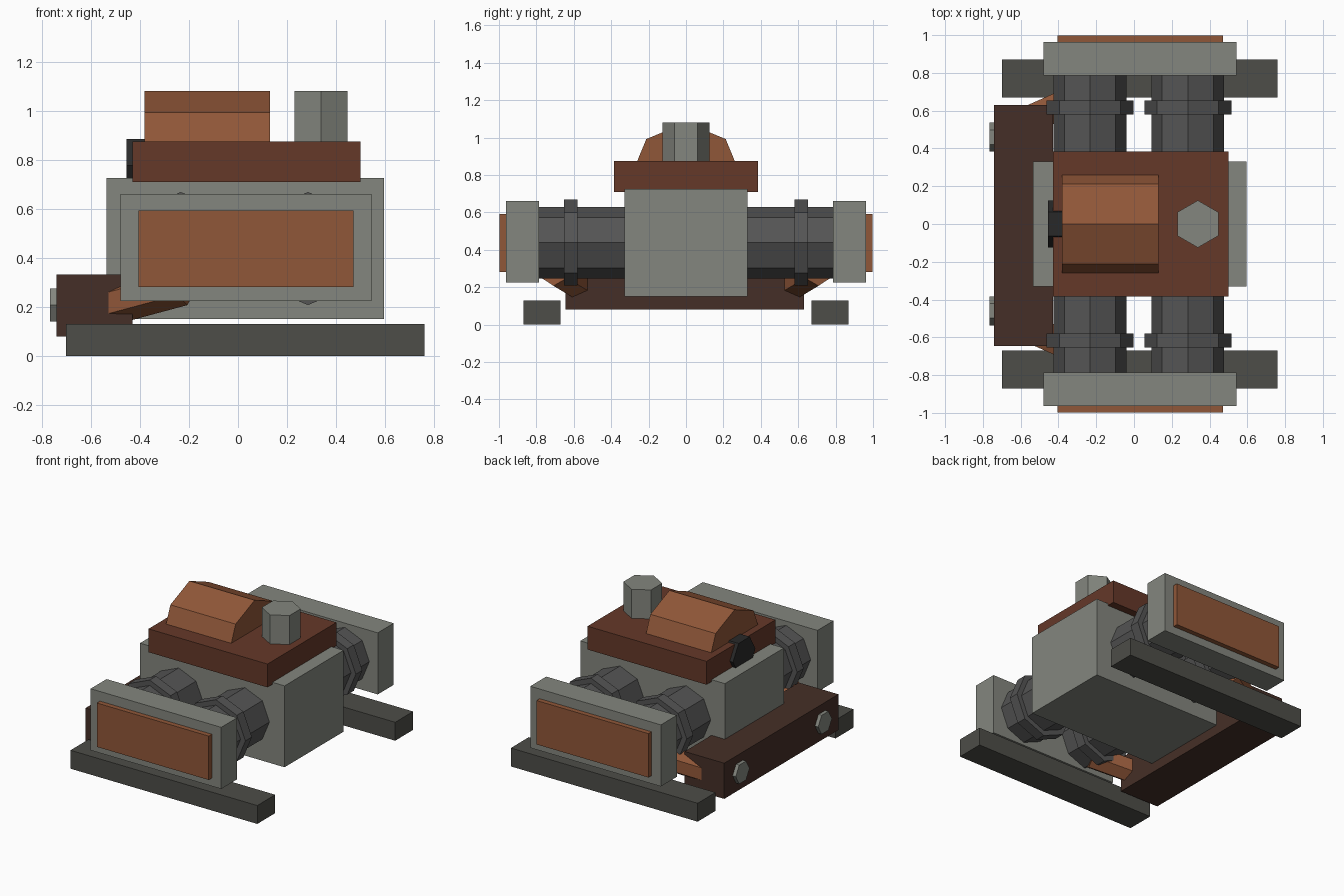
import bpy, bmesh, math
from mathutils import Vector

if "Cube" in bpy.data.objects:
    bpy.data.objects.remove(bpy.data.objects["Cube"])


def material(name, r, g, b):
    m = bpy.data.materials.new(name)
    m.diffuse_color = (r, g, b, 1)
    m.use_nodes = True
    m.node_tree.nodes["Principled BSDF"].inputs["Base Color"].default_value = m.diffuse_color
    return m


GREY = material("steel_grey", 0.23, 0.24, 0.21)
IRON = material("dark_iron", 0.09, 0.09, 0.09)
SKID = material("skid_grey", 0.075, 0.075, 0.065)
BLACK = material("black", 0.022, 0.022, 0.022)
RUST = material("rust_orange", 0.28, 0.095, 0.04)
BROWN = material("red_brown", 0.13, 0.04, 0.022)
UMBER = material("dark_umber", 0.06, 0.028, 0.02)


def finish(name, bm, mat):
    bmesh.ops.recalc_face_normals(bm, faces=bm.faces)
    me = bpy.data.meshes.new(name)
    bm.to_mesh(me)
    bm.free()
    me.materials.append(mat)
    ob = bpy.data.objects.new(name, me)
    bpy.context.collection.objects.link(ob)
    return ob


def box(name, x, y, z, mat):
    """Box from (min, max) ranges."""
    bm = bmesh.new()
    bmesh.ops.create_cube(bm, size=1)
    for v in bm.verts:
        v.co = [r[0] + (c + 0.5) * (r[1] - r[0]) for c, r in zip(v.co, (x, y, z))]
    return finish(name, bm, mat)


def prism(name, a, b, r, n, first, mat):
    """Flat-sided cylinder from a to b; 'first' points at its first corner."""
    a, b = Vector(a), Vector(b)
    d = (b - a).normalized()
    u = Vector(first)
    u = (u - d * u.dot(d)).normalized()
    w = d.cross(u)
    bm = bmesh.new()
    rings = []
    for c in (a, b):
        rings.append([bm.verts.new(c + r * (math.cos(t) * u + math.sin(t) * w))
                      for t in (2 * math.pi * i / n for i in range(n))])
    for ring in rings:
        bm.faces.new(ring)
    for i in range(n):
        j = (i + 1) % n
        bm.faces.new((rings[0][i], rings[0][j], rings[1][j], rings[1][i]))
    return finish(name, bm, mat)


X, Y, Z = (1, 0, 0), (0, 1, 0), (0, 0, 1)

# Central block and top cover
box("crankcase", (-0.535, 0.595), (-0.33, 0.33), (0.15, 0.725), GREY)
box("top_cover", (-0.43, 0.5), (-0.385, 0.385), (0.71, 0.875), BROWN)

# Parts on the top cover
prism("intake_drum", (-0.38, 0, 0.78), (0.13, 0, 0.78), 0.30, 8, Z, RUST)
prism("filler_stack", (0.338, 0, 0.80), (0.338, 0, 1.08), 0.125, 6, Y, GREY)
prism("intake_plug", (-0.455, 0, 0.777), (-0.37, 0, 0.777), 0.125, 6, Y, BLACK)

# Rear gearbox
box("gearbox", (-0.74, -0.43), (-0.645, 0.63), (0.08, 0.332), UMBER)

# Both sides: skids, cylinders, heads, pipes and bolts
for s, side in ((-1, "front"), (1, "back")):
    def span(p, q):
        return tuple(sorted((s * p, s * q)))

    box(side + "_skid", (-0.70, 0.76), span(0.67, 0.87), (0, 0.13), SKID)
    box(side + "_cylinder_head", (-0.478, 0.543), span(0.785, 0.963), (0.225, 0.66), GREY)
    box(side + "_head_cover", (-0.405, 0.47), span(0.93, 0.998), (0.282, 0.592), RUST)
    for k, cx in enumerate((-0.233, 0.285)):
        tag = f"{side}_cylinder_{k + 1}"
        prism(tag, (cx, s * 0.30, 0.438), (cx, s * 0.82, 0.438), 0.192, 8, Z, IRON)
        prism(tag + "_flange", (cx, s * 0.58, 0.438), (cx, s * 0.653, 0.438), 0.23, 8, Z, IRON)
    prism(side + "_exhaust_pipe", (-0.56, s * 0.55, 0.20), (-0.225, s * 0.70, 0.29), 0.085, 6, Z, RUST)
    prism(side + "_gearbox_bolt", (-0.765, s * 0.46, 0.208), (-0.70, s * 0.46, 0.208), 0.077, 6, Y, GREY)
